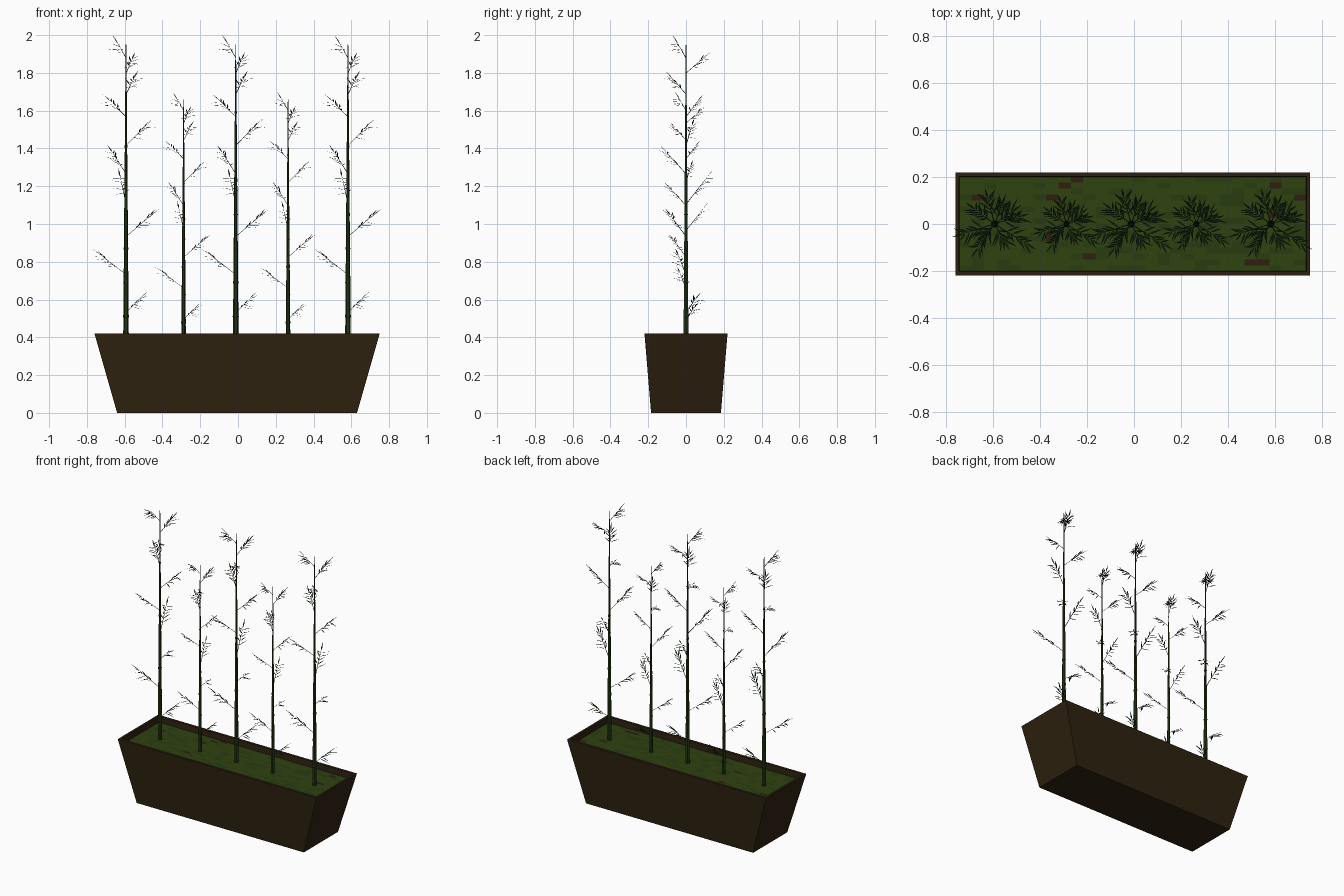
import bpy
import bmesh
import math
import random
from mathutils import Vector

random.seed(4)
cube = bpy.data.objects.get("Cube")
if cube:
    bpy.data.objects.remove(cube, do_unlink=True)


def material(name, colour):
    mat = bpy.data.materials.new(name)
    mat.use_nodes = True
    mat.diffuse_color = (*colour, 1)
    bsdf = next(n for n in mat.node_tree.nodes if n.type == 'BSDF_PRINCIPLED')
    bsdf.inputs["Base Color"].default_value = (*colour, 1)
    bsdf.inputs["Roughness"].default_value = 0.9
    return mat


WOOD = material("dark brown wood", (0.028, 0.016, 0.005))
MOSS = material("moss green", (0.028, 0.056, 0.005))
MOSS_DARK = material("deep moss green", (0.022, 0.045, 0.005))
EARTH = material("bare earth", (0.026, 0.014, 0.005))
CANE = material("cane green", (0.016, 0.035, 0.005))
LEAF = material("leaf green", (0.004, 0.016, 0.005))


def add_object(name, bm, mats):
    mesh = bpy.data.meshes.new(name)
    bm.to_mesh(mesh)
    bm.free()
    for mat in mats:
        mesh.materials.append(mat)
    obj = bpy.data.objects.new(name, mesh)
    bpy.context.collection.objects.link(obj)
    return obj


RIM_Z, SOIL_Z, CENTRE_X = 0.42, 0.38, -0.005


# Tapered trough: rings from the base up the outside, over the rim and down inside
def make_planter():
    bm = bmesh.new()
    profile = [(0.635, 0.185, 0), (0.755, 0.22, RIM_Z),
               (0.74, 0.202, RIM_Z), (0.735, 0.2, SOIL_Z - 0.02)]
    rings = [[bm.verts.new((CENTRE_X + sx * hx, sy * hy, z))
              for sx, sy in ((-1, -1), (1, -1), (1, 1), (-1, 1))]
             for hx, hy, z in profile]
    bm.faces.new(rings[0][::-1])
    for low, high in zip(rings, rings[1:]):
        for i in range(4):
            j = (i + 1) % 4
            bm.faces.new((low[i], low[j], high[j], high[i]))
    bm.faces.new(rings[-1])
    add_object("planter", bm, [WOOD])


# Mossy soil: a grid of small patches, some of them bare
def make_soil():
    bm = bmesh.new()
    bmesh.ops.create_grid(bm, x_segments=28, y_segments=16, size=1)
    for v in bm.verts:
        v.co = (CENTRE_X + v.co.x * 0.739, v.co.y * 0.201, SOIL_Z)
    bare = [(-0.68, 0.12), (-0.36, 0.12), (-0.31, 0.165), (-0.26, 0.19),
            (-0.36, -0.06), (-0.17, -0.14), (0.48, -0.16), (0.53, -0.16),
            (0.62, 0.165), (0.71, 0.12), (0.62, 0.04)]
    for f in bm.faces:
        c = f.calc_center_median()
        f.material_index = 1 if random.random() < 0.25 else 0
        if any(abs(c.x - x) < 0.0264 and abs(c.y - y) < 0.0126 for x, y in bare):
            f.material_index = 2
    add_object("mossy_soil", bm, [MOSS, MOSS_DARK, EARTH])


def tube(bm, rings, sides, mat):
    loops = []
    for centre, radius in rings:
        loops.append([bm.verts.new(centre + Vector((math.cos(a), math.sin(a), 0)) * radius)
                      for a in (math.tau * i / sides for i in range(sides))])
    for low, high in zip(loops, loops[1:]):
        for i in range(sides):
            j = (i + 1) % sides
            bm.faces.new((low[i], low[j], high[j], high[i])).material_index = mat
    bm.faces.new(loops[-1]).material_index = mat


# Narrow flat diamond blade
def blade(bm, base, direction, length):
    d = direction.normalized()
    side = d.cross(Vector((0, 0, 1))).normalized() * 0.0042
    mid = base + d * length * 0.4
    tip = base + d * length - Vector((0, 0, 0.004))
    bm.faces.new([bm.verts.new(p) for p in (base, mid + side, tip, mid - side)]).material_index = 1


def twig(bm, base, reach):
    tip = base + reach
    tube(bm, [(base, 0.0025), (base.lerp(tip, 0.5), 0.002), (tip, 0.001)], 3, 1)
    heading = math.atan2(reach.y, reach.x)
    for k in range(5):
        spot = base.lerp(tip, 0.4 + 0.14 * k)
        for turn in (-1, 1):
            yaw = heading + turn * random.uniform(0.4, 0.95)
            rise = random.uniform(-0.1, 0.75)
            blade(bm, spot, Vector((math.cos(yaw), math.sin(yaw), rise)),
                  random.uniform(0.045, 0.075))
    blade(bm, tip, reach, 0.07)


# Height on the cane, then reach of each twig
TWIGS = [(0.53, (0.07, 0.05, 0.07)), (0.73, (-0.13, -0.04, 0.1)),
         (0.93, (0.13, -0.08, 0.11)), (1.1, (-0.03, 0.11, 0.14)),
         (1.26, (-0.07, -0.1, 0.11)), (1.41, (0.1, 0.03, 0.1)),
         (1.56, (-0.08, 0.06, 0.08)), (1.68, (0.04, -0.07, 0.08)),
         (1.79, (0.03, 0.08, 0.07)), (1.87, (-0.04, -0.04, 0.07))]
FOOT_Z, TOP_Z = 0.33, 1.94


# Jointed cane with leafy twigs, built with its foot at the origin
def make_cane():
    bm = bmesh.new()
    rings, joints = [], 9
    for i in range(joints):
        for t, swell in ((0, 1.12), (0.06, 0.95), (0.96, 0.92)):
            s = (i + t) / joints
            rings.append((Vector((0, 0, s * (TOP_Z - FOOT_Z))), swell * (0.0145 * (1 - s) + 0.002)))
    rings.append((Vector((0, 0, TOP_Z - FOOT_Z)), 0.0015))
    tube(bm, rings, 6, 0)
    for height, reach in TWIGS:
        twig(bm, Vector((0, 0, height - FOOT_Z)), Vector(reach))
    return add_object("bamboo_cane", bm, [CANE, LEAF])


make_planter()
make_soil()
first = make_cane()
scale = (2 - FOOT_Z) / max(v.co.z for v in first.data.vertices)
for n, (x, size) in enumerate([(-0.593, 1), (-0.288, 0.82), (-0.012, 1), (0.265, 0.82), (0.582, 1)]):
    cane = first if n == 0 else first.copy()
    if n:
        bpy.context.collection.objects.link(cane)
    cane.name = f"bamboo_cane_{n + 1}"
    cane.location = (x, 0, FOOT_Z)
    cane.scale = (size, size, size * scale)
